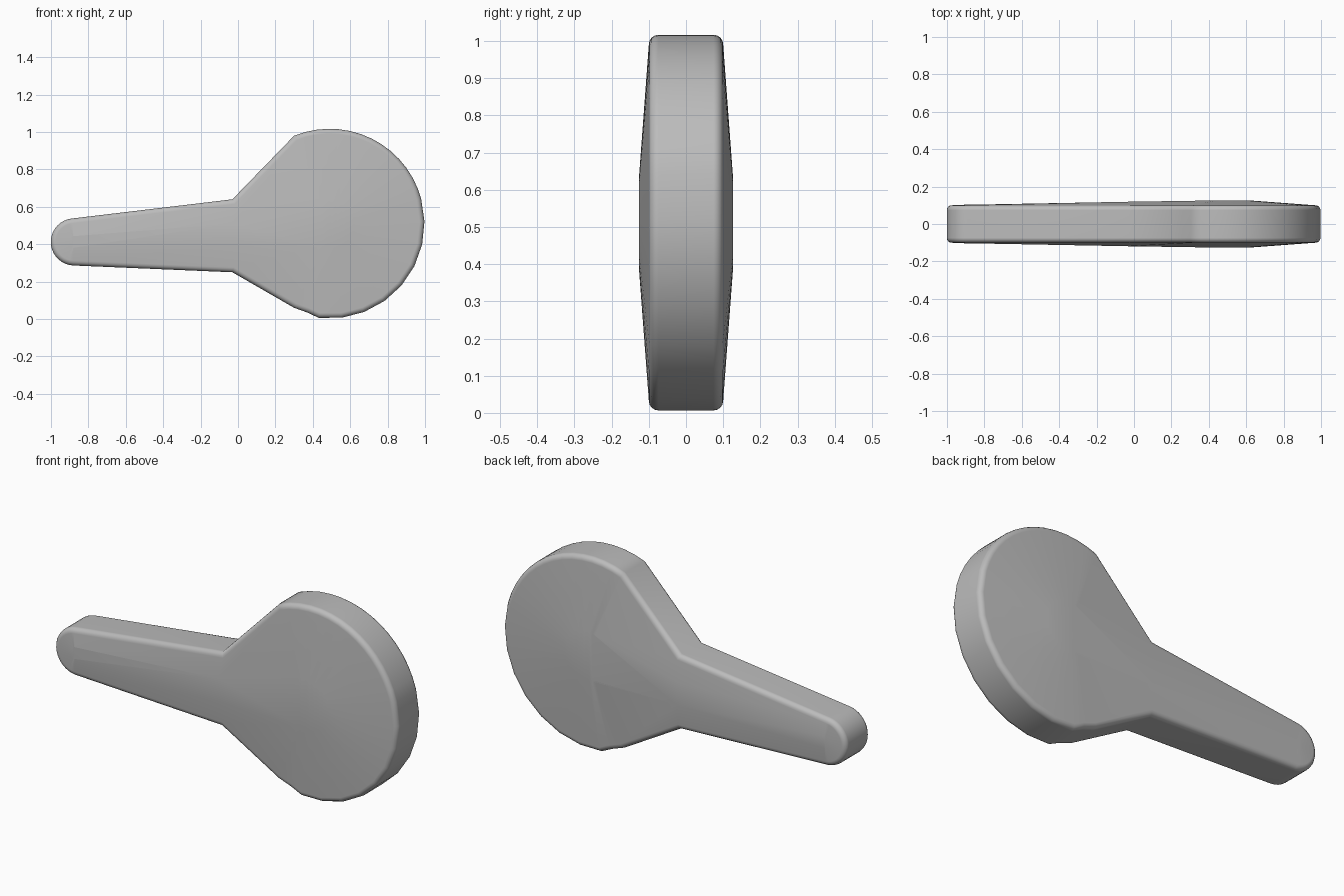
import bpy, bmesh
from math import sin, cos, radians
from mathutils import Vector

cube = bpy.data.objects.get("Cube")
if cube:
    bpy.data.objects.remove(cube)

grey = bpy.data.materials.new("mid_grey")
grey.use_nodes = True
colour = (0.5, 0.5, 0.5, 1)
grey.diffuse_color = colour
grey.node_tree.nodes["Principled BSDF"].inputs["Base Color"].default_value = colour

HEAD, HEAD_R = Vector((0.49, 0.51)), 0.507
TIP, TIP_R = Vector((-0.875, 0.412)), 0.126
NECK = Vector((-0.03, 0.45))


def arc(centre, radius, start, end, steps):
    angles = [radians(start + (end - start) * i / steps) for i in range(steps + 1)]
    return [centre + radius * Vector((cos(a), sin(a))) for a in angles]


def inset(points, d):
    """Mitred inward offset of a clockwise closed outline."""
    result = []
    for i, p in enumerate(points):
        a = (p - points[i - 1]).normalized()
        b = (points[(i + 1) % len(points)] - p).normalized()
        na, nb = Vector((a.y, -a.x)), Vector((b.y, -b.x))
        result.append(p + (na + nb) * d / (1 + na.dot(nb)))
    return result


# Outline, clockwise: rounded tip, upper neck, head, lower neck
tip = arc(TIP, TIP_R, 266, 97, 18)
upper_arc = arc(HEAD, HEAD_R, 112, 15.3, 14)
lower_arc = arc(HEAD, HEAD_R, 15.3, -96.7, 8)[1:]
head = upper_arc + lower_arc + [Vector((0.37, 0.035)), Vector((0.30, 0.06))]
outline = tip + [Vector((-0.03, 0.64))] + head + [Vector((-0.03, 0.25))]

# Crown loop: narrow ridge on the handle, small flat disc on the head
crown = [TIP + (p - TIP) * 0.25 for p in tip]
crown += [NECK + Vector((0, 0.06))]
crown += [HEAD + (p - HEAD).normalized() * 0.13 for p in head]
crown += [NECK - Vector((0, 0.06))]
crown_y = [0.103] * len(tip) + [0.119] + [0.126] * len(head) + [0.119]

# Section loops from the side wall over the rounded rim to the crown
RIM = 0.026
half = []
for angle in (0, 22, 45, 68, 90):
    a = radians(angle)
    y = 0.1 - RIM + RIM * sin(a)
    half.append([(p, y) for p in inset(outline, RIM * (1 - cos(a)))])
half.append(list(zip(crown, crown_y)))
loops = [[(p, -y) for p, y in loop] for loop in reversed(half)] + half

bm = bmesh.new()
rings = [[bm.verts.new((p.x, y, p.y)) for p, y in loop] for loop in loops]
count = len(outline)
for low, high in zip(rings, rings[1:]):
    for i in range(count):
        j = (i + 1) % count
        bm.faces.new((low[i], low[j], high[j], high[i]))
caps = [bm.faces.new(rings[0]), bm.faces.new(rings[-1])]
bmesh.ops.triangulate(bm, faces=caps)
bmesh.ops.recalc_face_normals(bm, faces=bm.faces)

# Smooth crown and rim, with crisp facets on the wall below the head
for face in bm.faces:
    face.smooth = True
for edge in bm.edges:
    a, b = (v.co for v in edge.verts)
    crosses_wall = a.y * b.y < 0 and abs(a.x - b.x) + abs(a.z - b.z) < 0.001
    if crosses_wall and edge.calc_face_angle(0) > radians(11):
        edge.smooth = False

mesh = bpy.data.meshes.new("paddle_body")
bm.to_mesh(mesh)
bm.free()
mesh.materials.append(grey)
body = bpy.data.objects.new("paddle_body", mesh)
bpy.context.scene.collection.objects.link(body)
normals = body.modifiers.new("even_shading", 'WEIGHTED_NORMAL')
normals.keep_sharp = True
